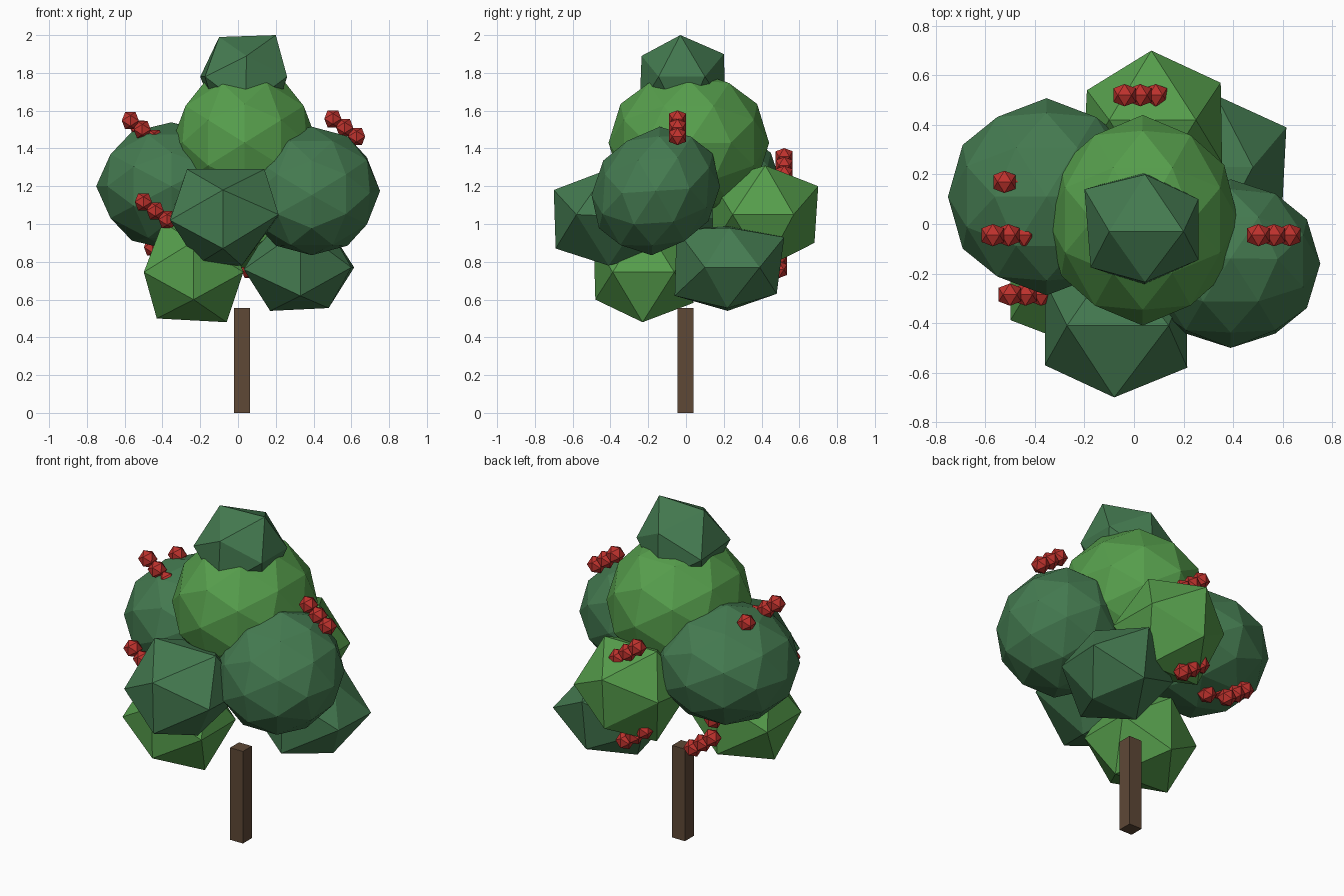
import bpy, bmesh, math
from mathutils import Matrix, Vector

cube = bpy.data.objects.get("Cube")
if cube:
    bpy.data.objects.remove(cube, do_unlink=True)


def material(name, rgb):
    # sRGB bytes to linear
    lin = [((c / 255 + 0.055) / 1.055) ** 2.4 for c in rgb]
    mat = bpy.data.materials.new(name)
    mat.use_nodes = True
    mat.diffuse_color = (*lin, 1)
    mat.node_tree.nodes["Principled BSDF"].inputs["Base Color"].default_value = (*lin, 1)
    return mat


DARK = material("dark_green", (68, 122, 80))
LIGHT = material("light_green", (86, 158, 76))
RED = material("berry_red", (190, 50, 45))
BARK = material("bark_brown", (94, 72, 54))

# Turns a pole-up icosahedron so that one edge lies level on top
EDGE_UP = Matrix.Rotation(math.radians(-31.717), 4, 'Y')


def finish(name, bm, mat):
    mesh = bpy.data.meshes.new(name)
    bm.to_mesh(mesh)
    bm.free()
    mesh.materials.append(mat)
    obj = bpy.data.objects.new(name, mesh)
    bpy.context.collection.objects.link(obj)


def add_ball(bm, center, radius, detail=1, scale=(1, 1, 1), tilt=0):
    # The scale acts along axes tilted about x
    turn = Matrix.Rotation(math.radians(tilt), 4, 'X')
    m = (Matrix.Translation(center) @ turn @ Matrix.Diagonal((*scale, 1))
         @ turn.inverted() @ EDGE_UP)
    bmesh.ops.create_icosphere(bm, subdivisions=detail, radius=radius, matrix=m)


def clump(name, mat, center, radius, corners):
    # Coarse clump; the nearest corner is pulled to each given point
    bm = bmesh.new()
    add_ball(bm, center, radius)
    for point in map(Vector, corners):
        min(bm.verts, key=lambda v: (v.co - point).length).co = point
    finish(name, bm, mat)


def crown(name, mat, center, radius, scale, tilt=0):
    # Finer, flattened clump
    bm = bmesh.new()
    add_ball(bm, center, radius, 2, scale, tilt)
    finish(name, bm, mat)


def berries(name, middle):
    # Three berries in a row, sloping down towards +x
    bm = bmesh.new()
    for i in (-1, 0, 1):
        add_ball(bm, Vector(middle) + i * Vector((0.063, 0, -0.047)), 0.053)
    finish(name, bm, RED)


# Trunk
bm = bmesh.new()
bmesh.ops.create_cube(bm, size=1, matrix=Matrix.Translation((0.022, -0.003, 0.278))
                      @ Matrix.Diagonal((0.085, 0.085, 0.555, 1)))
finish("trunk", bm, BARK)

# Large foliage
crown("crown_foliage", LIGHT, (0.035, 0.015, 1.43), 0.425, (0.91, 1, 0.92))
crown("right_foliage", DARK, (-0.353, 0.11, 1.2), 0.398, (1, 1, 0.85))
crown("left_foliage", DARK, (0.39, -0.16, 1.175), 0.362, (1, 1, 0.88), 45)

# Small foliage
clump("top_foliage", DARK, (0.04, -0.018, 1.757), 0.268, [
    (-0.1, -0.03, 1.99), (0.2, -0.03, 2), (0.045, 0.2, 1.9), (0.045, -0.235, 1.89),
    (0.26, 0.1, 1.78), (0.26, -0.145, 1.78), (-0.2, 0.14, 1.78), (-0.175, -0.175, 1.78)])
clump("front_foliage", DARK, (-0.073, -0.41, 1.035), 0.335, [
    (-0.27, -0.41, 1.29), (0.14, -0.41, 1.29), (0.02, -0.41, 0.78), (-0.21, -0.41, 0.79),
    (0.215, -0.58, 1.05), (-0.36, -0.57, 1.02), (-0.08, -0.7, 1.18), (-0.08, -0.69, 0.87)])
clump("back_foliage", LIGHT, (0.075, 0.42, 1.05), 0.33, [
    (-0.1, 0.42, 1.31), (0.25, 0.42, 1.31), (0.07, 0.7, 1.2), (0.07, 0.68, 0.9),
    (0.35, 0.57, 1.05), (-0.19, 0.54, 1.07)])
clump("lower_front_foliage", LIGHT, (-0.235, -0.225, 0.745), 0.31, [
    (-0.43, -0.23, 0.5), (-0.06, -0.23, 0.48), (-0.235, -0.48, 0.6)])
clump("lower_back_foliage", DARK, (0.325, 0.23, 0.78), 0.33, [
    (0.17, 0.22, 0.54), (0.48, 0.22, 0.555), (0.17, 0.23, 0.99), (0.48, 0.23, 0.98),
    (0.33, 0.52, 0.93), (0.33, 0.48, 0.63), (0.33, -0.05, 0.97), (0.33, -0.06, 0.62),
    (0.6, 0.1, 0.77), (0.615, 0.39, 0.77), (0.03, 0.08, 0.76), (0.03, 0.37, 0.76)])

# Berry clusters
berries("left_berries", (0.565, -0.045, 1.51))
berries("right_berries", (-0.507, -0.045, 1.5))
berries("front_berries", (-0.438, -0.285, 1.07))
berries("back_berries", (0.025, 0.52, 1.31))
berries("upper_right_berries", (-0.46, 0.17, 1.455))
berries("lower_back_berries", (0, 0.49, 0.805))
berries("lower_right_berries", (-0.39, 0.4, 0.83))
berries("inner_berries", (-0.4, 0.22, 0.935))
